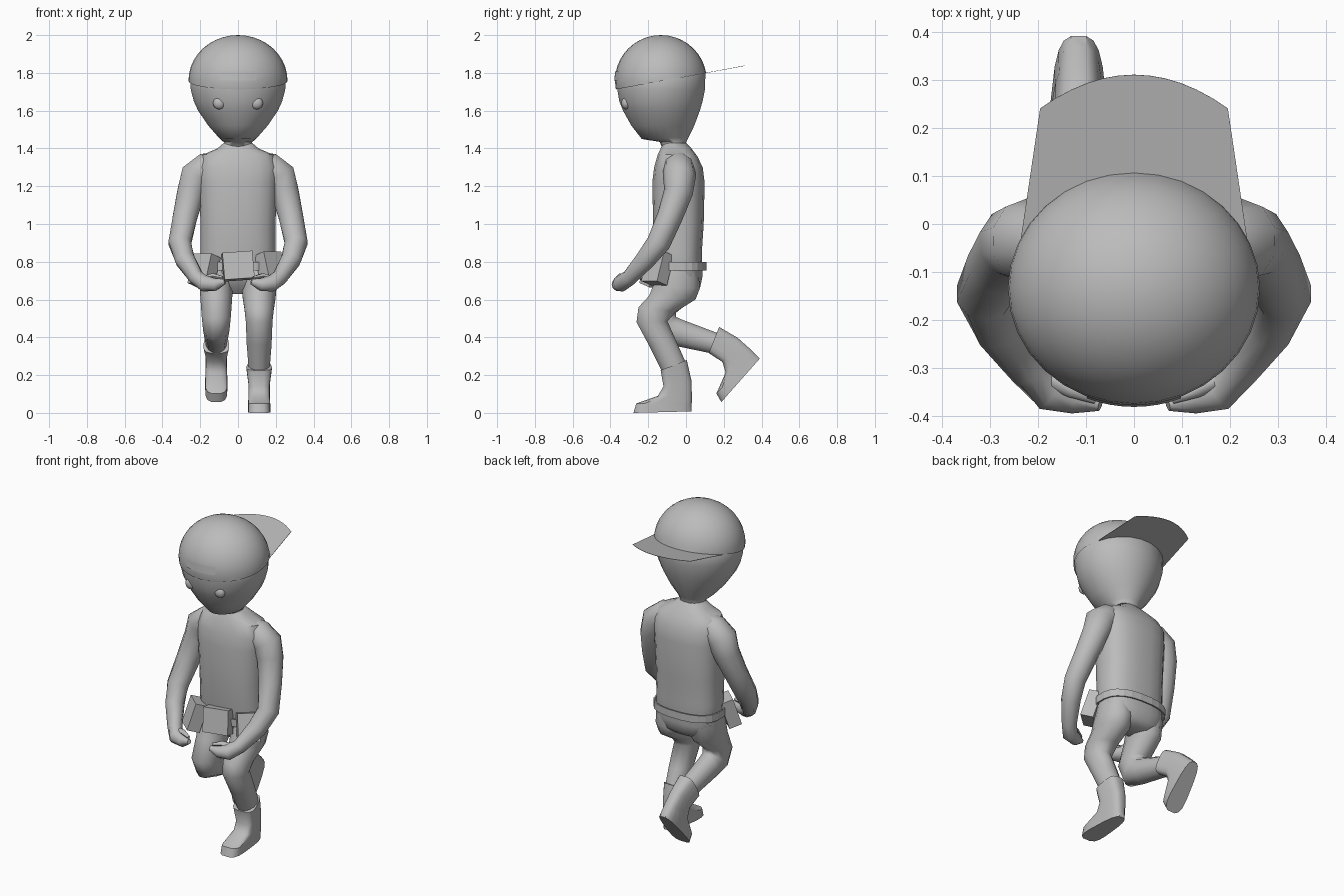
import bpy, bmesh, math
from mathutils import Vector, Matrix, Euler

cube = bpy.data.objects.get("Cube")
if cube:
    bpy.data.objects.remove(cube, do_unlink=True)

clay = bpy.data.materials.new("plain_grey")
clay.use_nodes = True
clay.diffuse_color = (0.5, 0.5, 0.5, 1)
clay.node_tree.nodes["Principled BSDF"].inputs["Base Color"].default_value = (0.5, 0.5, 0.5, 1)


def finish(name, bm, angle=40, matrix=None, thickness=0, smooth=True):
    bmesh.ops.recalc_face_normals(bm, faces=bm.faces)
    if matrix:
        bm.transform(matrix)
    mesh = bpy.data.meshes.new(name)
    bm.to_mesh(mesh)
    bm.free()
    mesh.materials.append(clay)
    if smooth:
        mesh.shade_smooth()
        mesh.set_sharp_from_angle(angle=math.radians(angle))
    obj = bpy.data.objects.new(name, mesh)
    bpy.context.collection.objects.link(obj)
    if thickness:
        obj.modifiers.new("thickness", "SOLIDIFY").thickness = thickness
    return obj


def skin(rings, sides, power, caps=True, taper=0):
    """Bridge rings given as (centre, half axis, half axis)."""
    bm = bmesh.new()
    rows = []
    for c, u, v in rings:
        row = []
        for i in range(sides):
            a = 2 * math.pi * (i + .5) / sides
            k = [math.copysign(abs(t) ** power, t) for t in (math.cos(a), math.sin(a))]
            row.append(bm.verts.new(c + u * k[0] * (1 - taper * k[1]) + v * k[1]))
        rows.append(row)
    for a, b in zip(rows, rows[1:]):
        for i in range(sides):
            j = (i + 1) % sides
            bm.faces.new((a[i], a[j], b[j], b[i]))
    if caps:
        bm.faces.new(rows[0])
        bm.faces.new(rows[-1])
    return bm


def profile_loft(name, stations, sides=16, power=1.0, x=0, caps=True, taper=0, **kw):
    """Stations: front y, front z, back y, back z, half width."""
    rings = []
    for fy, fz, by, bz, w in stations:
        front, back = Vector((x, fy, fz)), Vector((x, by, bz))
        rings.append(((front + back) / 2, Vector((w, 0, 0)), (back - front) / 2))
    return finish(name, skin(rings, sides, power, caps, taper), **kw)


def tube(name, path, side, sides=10):
    """Path: x, y, z, radius; side mirrors it across x."""
    pts = [Vector((side * p[0], p[1], p[2])) for p in path]
    rings = []
    for i, p in enumerate(pts):
        t = (pts[min(i + 1, len(pts) - 1)] - pts[max(i - 1, 0)]).normalized()
        u = t.cross(Vector((0, 1, 0))).normalized()
        rings.append((p, u * path[i][3], t.cross(u) * path[i][3]))
    return finish(name, skin(rings, sides, 1.0), angle=60)


def ball(name, loc, radii):
    bm = bmesh.new()
    bmesh.ops.create_uvsphere(bm, u_segments=16, v_segments=10, radius=1)
    return finish(name, bm, matrix=Matrix.LocRotScale(Vector(loc), None, Vector(radii)))


# Head and neck
profile_loft("head", [
    (-.12, 1.39, .0, 1.39, .085), (-.14, 1.435, .0, 1.43, .075),
    (-.235, 1.45, .015, 1.46, .1), (-.29, 1.52, .045, 1.52, .158),
    (-.335, 1.6, .075, 1.6, .213), (-.355, 1.65, .09, 1.65, .236),
    (-.365, 1.71, .102, 1.71, .252), (-.37, 1.78, .105, 1.8, .257),
    (-.31, 1.88, .04, 1.88, .18)], sides=24, angle=60)
for side, label in ((1, "left"), (-1, "right")):
    ball(label + "_eye", (side * .099, -.318, 1.64), (.033, .024, .033))

# Cap crown: ellipsoid trimmed along a tilted rim
CAP, RAD, SLOPE = Vector((0, -.133, 1.76)), Vector((.262, .243, .24)), .185
bm = bmesh.new()
bmesh.ops.create_uvsphere(bm, u_segments=32, v_segments=20, radius=1)
bm.transform(Matrix.LocRotScale(CAP, None, RAD))
bmesh.ops.bisect_plane(bm, geom=bm.verts[:] + bm.edges[:] + bm.faces[:],
                       plane_co=(0, -.375, 1.712), plane_no=(0, -SLOPE, 1), clear_inner=True)
finish("cap_crown", bm, angle=60)

# Cap brim
bm = bmesh.new()
outline = [(-.235, -.03)]
for i in range(13):
    x = -.195 + .39 * i / 12
    outline.append((x, .31 - .07 * (x / .195) ** 2))
outline.append((.235, -.03))
bm.faces.new([bm.verts.new((x, y, 1.712 + SLOPE * (y + .375))) for x, y in outline])
finish("cap_brim", bm, thickness=.002, smooth=False)

# Cap strap plate, wrapped on the crown
bm = bmesh.new()
rows = []
for z in (1.76, 1.808):
    row = []
    for i in range(9):
        x = -.098 + .196 * i / 8
        depth = 1 - (x / RAD.x) ** 2 - ((z - CAP.z) / RAD.z) ** 2
        row.append(bm.verts.new((x, CAP.y - .004 - RAD.y * math.sqrt(depth), z)))
    rows.append(row)
for i in range(8):
    bm.faces.new((rows[0][i], rows[0][i + 1], rows[1][i + 1], rows[1][i]))
finish("cap_strap", bm)

# Torso and hips
profile_loft("torso", [
    (-.12, 1.43, .0, 1.43, .075), (-.135, 1.4, .03, 1.4, .11),
    (-.15, 1.37, .06, 1.36, .19), (-.17, 1.3, .09, 1.3, .215),
    (-.18, 1.22, .1, 1.22, .21), (-.175, 1.0, .095, 1.0, .2),
    (-.165, .85, .085, .85, .2), (-.15, .73, .088, .72, .197),
    (-.12, .67, .075, .66, .165), (-.08, .63, .04, .63, .1)], sides=20, power=.78)
profile_loft("belt", [(-.185, .755, .11, .755, .212), (-.185, .8, .11, .8, .212)],
             sides=24, power=.8, caps=False, thickness=.008, smooth=False)


# Belt pouches
def pouch(name, loc, size, rot):
    bm = bmesh.new()
    bmesh.ops.create_cube(bm, size=1)
    turn = Euler([math.radians(r) for r in rot])
    finish(name, bm, matrix=Matrix.LocRotScale(Vector(loc), turn, Vector(size)), smooth=False)


pouch("front_pouch", (0, -.195, .777), (.16, .06, .145), (-10, -4, 6))
pouch("left_pouch", (.175, -.15, .765), (.125, .075, .165), (-18, 0, 42))
pouch("right_pouch", (-.18, -.16, .755), (.125, .075, .165), (-18, 0, -42))

# Arms with hands and thumbs
ARM = [(.09, -.04, 1.325, .065), (.165, -.038, 1.3, .082), (.222, -.035, 1.255, .088),
       (.248, -.04, 1.17, .077), (.28, -.085, 1.04, .068), (.308, -.145, .9, .063),
       (.28, -.215, .81, .055), (.22, -.3, .715, .042), (.175, -.345, .685, .045),
       (.12, -.36, .68, .035), (.07, -.375, .695, .014)]
THUMB = [(.2, -.31, .705, .02), (.13, -.345, .725, .016), (.08, -.365, .715, .009)]
for side, label in ((1, "left"), (-1, "right")):
    tube(label + "_arm", ARM, side)
    tube(label + "_thumb", THUMB, side, sides=6)

# Legs: left one standing, right one kicked back
profile_loft("left_leg", [
    (-.15, .76, .07, .74, .09), (-.18, .67, .078, .66, .095), (-.2, .62, .055, .6, .09),
    (-.255, .56, -.05, .535, .08), (-.265, .48, -.095, .485, .073),
    (-.2, .36, -.04, .36, .068), (-.13, .22, .0, .27, .058)], sides=12, x=.112, angle=60)
profile_loft("right_leg", [
    (-.15, .76, .07, .74, .09), (-.19, .62, .06, .62, .088),
    (-.235, .5, -.05, .53, .08), (-.19, .39, -.05, .51, .072),
    (-.07, .355, -.03, .5, .067), (.15, .31, .18, .42, .056)], sides=12, x=-.115, angle=60)

# Boots share one shape, narrow at the heel and square at the toe
BOOT = [(-.135, .225, .005, .28, .064), (-.12, .14, .03, .17, .053),
        (-.15, .09, .032, .09, .053), (-.265, .05, .032, .04, .055),
        (-.28, 0, .03, .008, .055)]
profile_loft("left_boot", BOOT, power=.6, x=.112, taper=.22)
kick = Matrix.Translation((0, .377, .261)) @ Matrix.Rotation(math.radians(47), 4, "X")
profile_loft("right_boot", BOOT, power=.6, x=-.115, taper=.22, matrix=kick)
